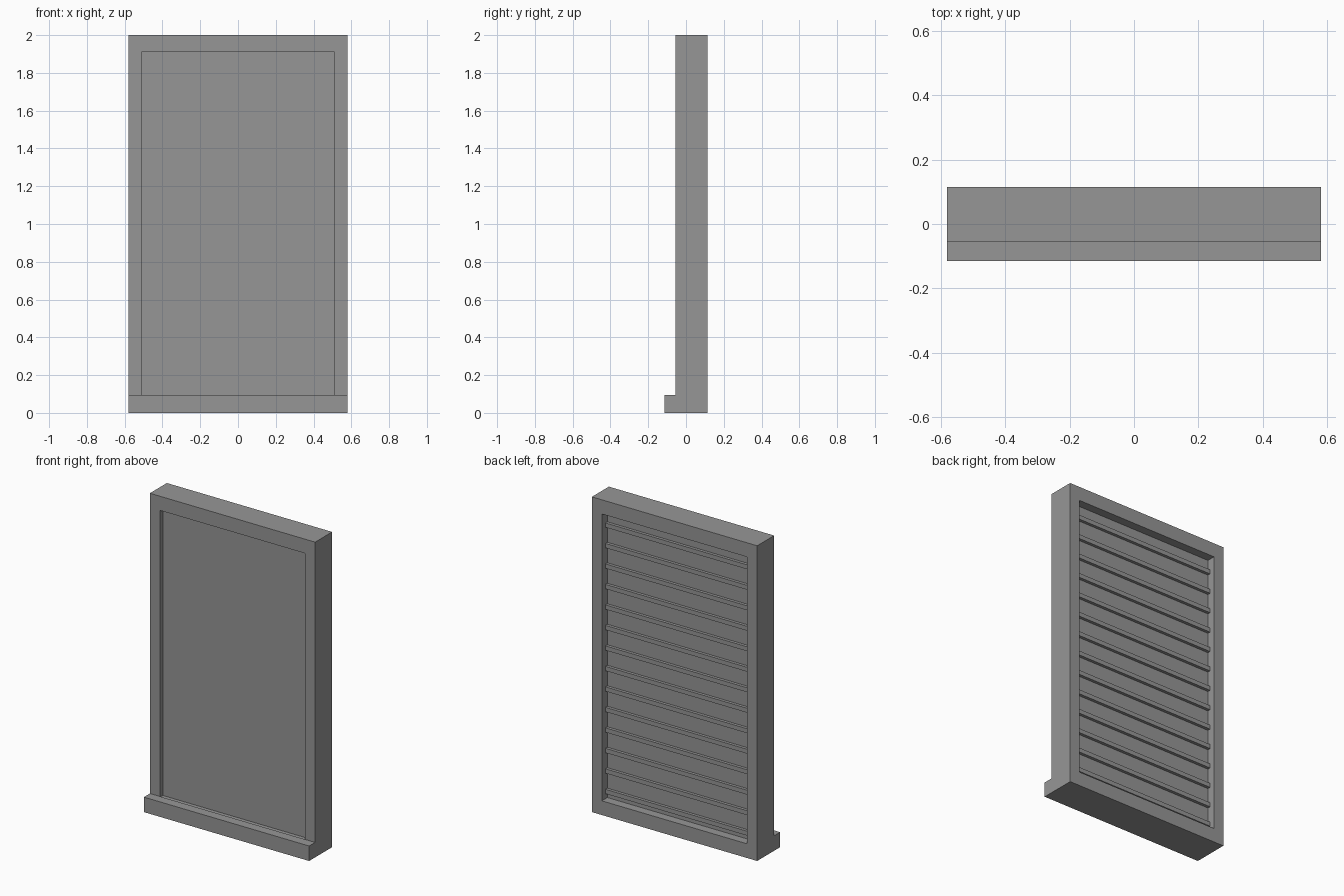
import bpy
import bmesh

cube = bpy.data.objects.get("Cube")
if cube:
    bpy.data.objects.remove(cube, do_unlink=True)

grey = bpy.data.materials.new("mid_grey")
grey.use_nodes = True
colour = (0.305, 0.305, 0.305, 1)
grey.diffuse_color = colour
grey.node_tree.nodes["Principled BSDF"].inputs["Base Color"].default_value = colour

HALF_W, HEIGHT, BORDER_X, BORDER_Z = 0.58, 2.0, 0.07, 0.09
FRONT, BACK = -0.055, 0.115
IN_X = HALF_W - BORDER_X


def finish(name, bm):
    bmesh.ops.recalc_face_normals(bm, faces=bm.faces)
    mesh = bpy.data.meshes.new(name)
    bm.to_mesh(mesh)
    bm.free()
    mesh.materials.append(grey)
    obj = bpy.data.objects.new(name, mesh)
    bpy.context.collection.objects.link(obj)
    return obj


def box(name, x, y, z):
    """Box spanning -x..x and the given y and z ranges."""
    bm = bmesh.new()
    bmesh.ops.create_cube(bm, size=1)
    for v in bm.verts:
        v.co = (x if v.co.x > 0 else -x, y[v.co.y > 0], z[v.co.z > 0])
    return finish(name, bm)


# Outer frame: mitred ring of four bars
bm = bmesh.new()
rings = []
for y in (FRONT, BACK):
    for x, low, high in ((HALF_W, 0, HEIGHT), (IN_X, BORDER_Z, HEIGHT - BORDER_Z)):
        corners = ((-x, low), (x, low), (x, high), (-x, high))
        rings.append([bm.verts.new((cx, y, cz)) for cx, cz in corners])
front_out, front_in, back_out, back_in = rings
for a, b in ((front_out, front_in), (back_out, back_in),
             (front_out, back_out), (front_in, back_in)):
    for i in range(4):
        j = (i + 1) % 4
        bm.faces.new((a[i], a[j], b[j], b[i]))
finish("frame", bm)

# Front ledge and recessed panel
box("sill", HALF_W, (-0.115, FRONT), (0, 0.095))
box("panel", IN_X, (-0.025, 0.06), (BORDER_Z, HEIGHT - BORDER_Z))

# Horizontal battens across the back of the panel
COUNT = 14
pitch = (HEIGHT - 2 * BORDER_Z) / COUNT
for i in range(COUNT):
    middle = BORDER_Z + (i + 0.35) * pitch
    box(f"back_slat_{i + 1}", IN_X, (0.055, 0.079), (middle - 0.014, middle + 0.014))
